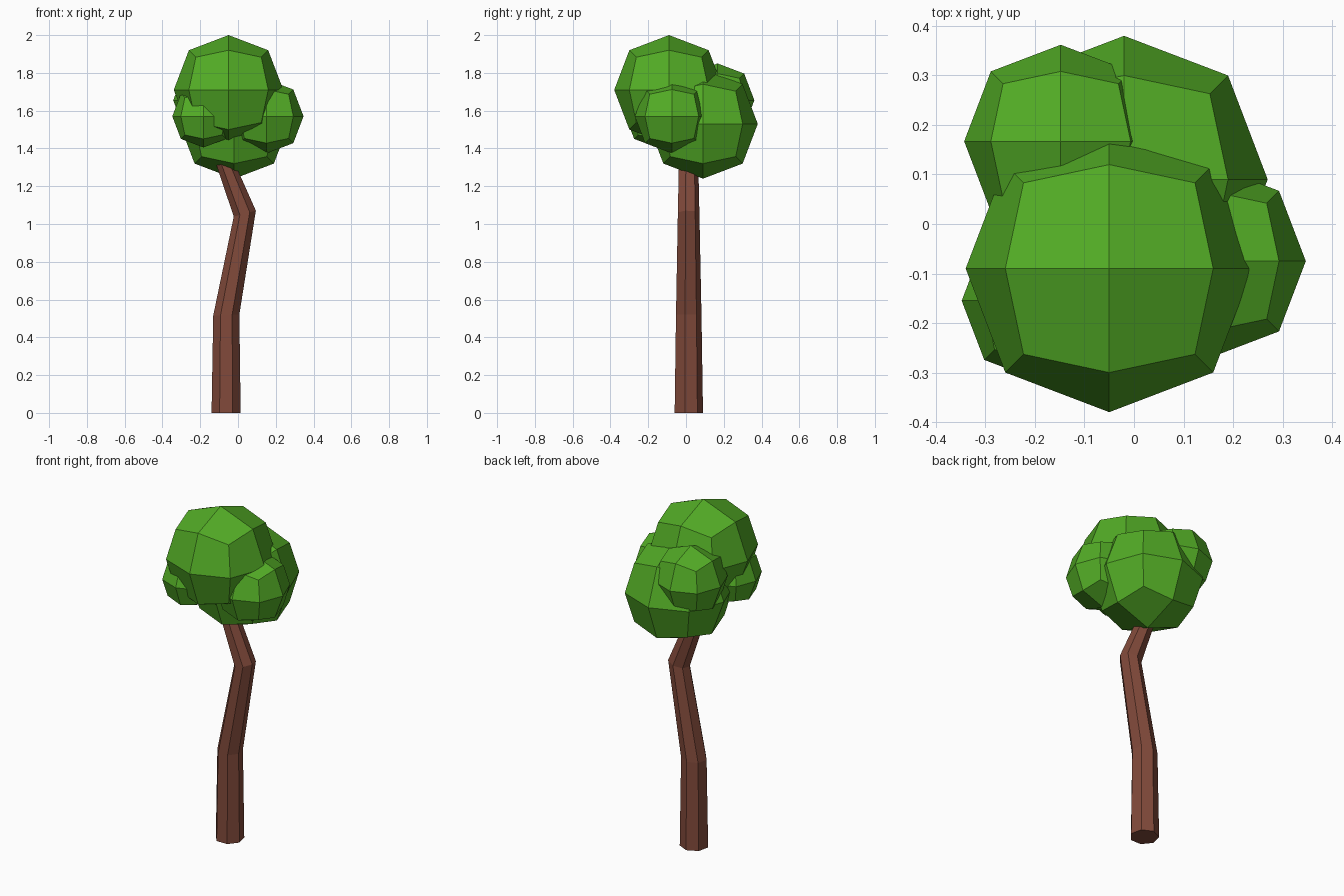
import bpy, bmesh, math

if "Cube" in bpy.data.objects:
    bpy.data.objects.remove(bpy.data.objects["Cube"])


def material(name, rgb):
    m = bpy.data.materials.new(name)
    m.diffuse_color = (*rgb, 1)
    m.use_nodes = True
    m.node_tree.nodes["Principled BSDF"].inputs["Base Color"].default_value = m.diffuse_color
    return m


def finish(bm, name, mat):
    bmesh.ops.recalc_face_normals(bm, faces=bm.faces)
    me = bpy.data.meshes.new(name)
    bm.to_mesh(me)
    bm.free()
    me.materials.append(mat)
    ob = bpy.data.objects.new(name, me)
    bpy.context.collection.objects.link(ob)
    return ob


bark = material("bark brown", (0.22, 0.068, 0.043))
leaf = material("leaf green", (0.085, 0.41, 0.019))


# Trunk: seven-sided tapering tube through bent rings
# centre x, centre z, radius, tilt of the ring (dz per dx)
RINGS = [(-0.063, 0.0, 0.079, 0.0), (-0.062, 0.518, 0.071, 0.05),
         (0.036, 1.055, 0.060, 0.27), (-0.105, 1.42, 0.052, -0.3)]
SIDES = 7
bm = bmesh.new()
loops = []
for cx, cz, r, tilt in RINGS:
    loop = []
    for i in range(SIDES):
        a = math.pi / 2 + 2 * math.pi * i / SIDES
        dx = r * math.cos(a)
        loop.append(bm.verts.new((cx + dx, 0.011 + r * math.sin(a), cz + tilt * dx)))
    loops.append(loop)
for low, high in zip(loops, loops[1:]):
    for i in range(SIDES):
        j = (i + 1) % SIDES
        bm.faces.new((low[i], low[j], high[j], high[i]))
bm.faces.new(loops[0])
bm.faces.new(loops[-1])
finish(bm, "trunk", bark)


# Foliage: cubes split 2x2 per side and rounded into balls
def leaf_ball(name, centre, r):
    bm = bmesh.new()
    bmesh.ops.create_cube(bm, size=2)
    bmesh.ops.subdivide_edges(bm, edges=bm.edges[:], cuts=1, use_grid_fill=True)
    factor = {1: 1.0, 2: 0.724, 3: 0.597}   # face centre, edge middle, corner
    for v in bm.verts:
        v.co *= r * factor[sum(abs(c) > 0.5 for c in v.co)]
    ob = finish(bm, name, leaf)
    ob.location = centre


leaf_ball("foliage_top", (-0.05, -0.09, 1.71), 0.29)
leaf_ball("foliage_lower", (-0.02, 0.09, 1.53), 0.29)
leaf_ball("foliage_back_left", (-0.148, 0.167, 1.655), 0.195)
leaf_ball("foliage_right", (0.151, -0.075, 1.57), 0.196)
leaf_ball("foliage_front_left", (-0.183, -0.155, 1.57), 0.165)
